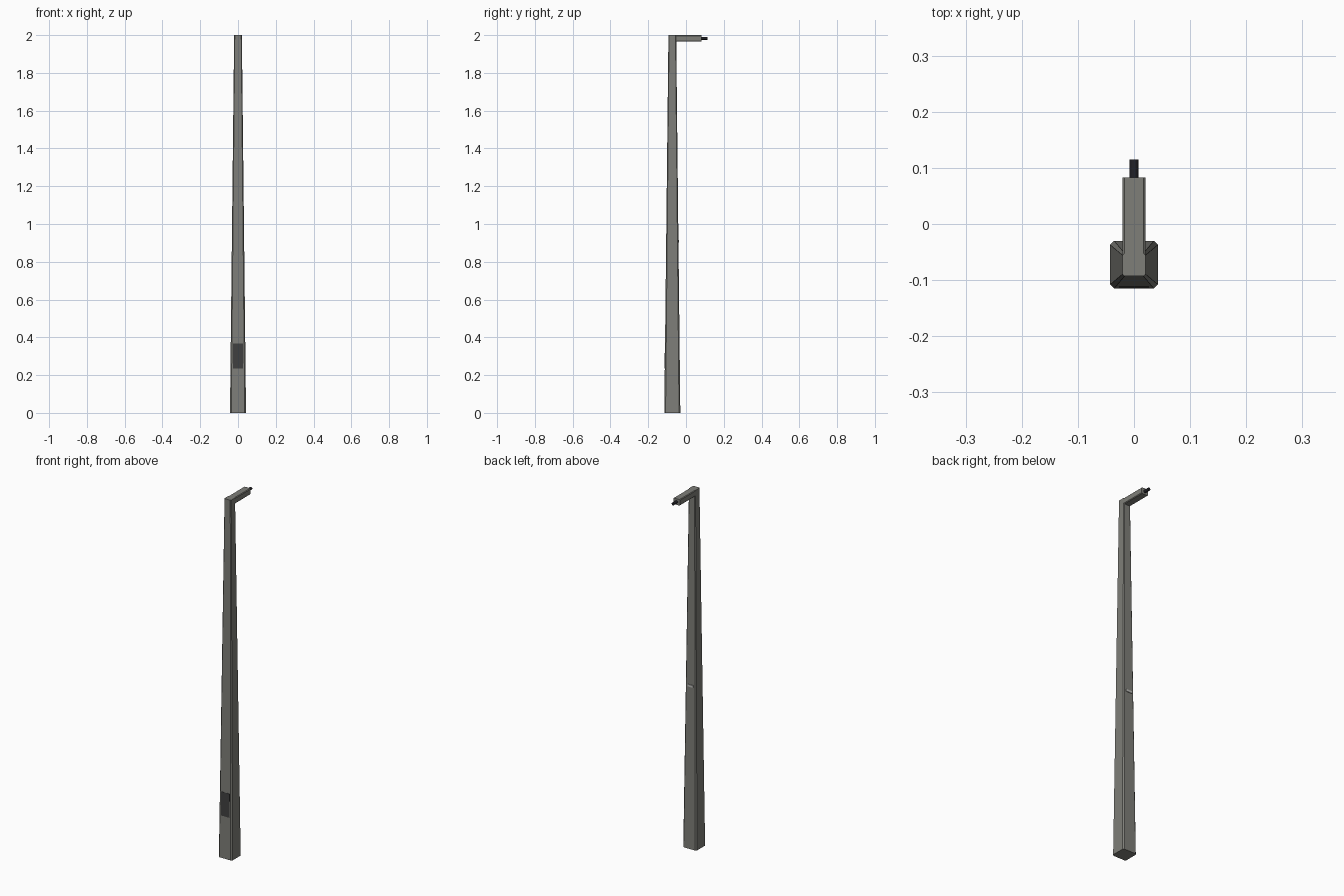
import bpy, bmesh, math
from mathutils import Vector

if "Cube" in bpy.data.objects:
    bpy.data.objects.remove(bpy.data.objects["Cube"])

CY = -0.0725            # post centre line in y
BASE, TOP = 0.0425, 0.0205  # half widths of the tapered post


def material(name, colour):
    m = bpy.data.materials.new(name)
    m.diffuse_color = (*colour, 1)
    m.use_nodes = True
    m.node_tree.nodes["Principled BSDF"].inputs["Base Color"].default_value = m.diffuse_color
    return m


grey = material("painted_steel", (0.21, 0.21, 0.19))
dark = material("dark_plastic", (0.05, 0.05, 0.05))
black = material("black_plastic", (0.015, 0.015, 0.02))
light = material("bare_metal", (0.5, 0.5, 0.48))


def octagon(hx, hy, c):
    """Rectangle with its four corners cut by c."""
    return [(hx, -hy + c), (hx, hy - c), (hx - c, hy), (-hx + c, hy),
            (-hx, hy - c), (-hx, -hy + c), (-hx + c, -hy), (hx - c, -hy)]


def loft(name, rings, mat):
    """Skin a list of equally sized point rings and cap both ends."""
    bm = bmesh.new()
    loops = [[bm.verts.new(p) for p in ring] for ring in rings]
    n = len(loops[0])
    for a, b in zip(loops, loops[1:]):
        for i in range(n):
            j = (i + 1) % n
            bm.faces.new((a[i], a[j], b[j], b[i]))
    bm.faces.new(loops[0])
    bm.faces.new(loops[-1])
    bmesh.ops.recalc_face_normals(bm, faces=bm.faces)
    me = bpy.data.meshes.new(name)
    bm.to_mesh(me)
    bm.free()
    me.materials.append(mat)
    ob = bpy.data.objects.new(name, me)
    bpy.context.collection.objects.link(ob)
    return ob


def half(z):
    return BASE + (TOP - BASE) * z / 2


def plate(name, side, hw, z0, z1, proud, mat):
    """Thin plate lying on the sloping front (-1) or back (+1) face."""
    rings = []
    for z in (z0, z1):
        face = CY + side * half(z)
        rings.append([(x, face + side * d, z) for x, d in
                      ((-hw, -0.003), (hw, -0.003), (hw, proud), (-hw, proud))])
    return loft(name, rings, mat)


# tapered post with chamfered corners
loft("post", [[(x, CY + y, z) for x, y in octagon(half(z), half(z), c)]
              for z, c in ((0, 0.007), (2, 0.0035))], grey)

# horizontal arm at the top
loft("arm", [[(x, y, 1.983 + z) for x, z in octagon(TOP, 0.017, 0.0035)]
             for y in (CY + TOP - 0.002, 0.083)], grey)

# round nozzle at the arm tip
nozzle = loft("nozzle", [[(0.008 * math.cos(t), y, 1.983 + 0.008 * math.sin(t))
                          for t in (math.tau * i / 16 for i in range(16))]
                         for y in (0.08, 0.115)], black)

# access door on the front, small metal catch on the back
plate("access_door", -1, 0.027, 0.235, 0.368, 0.001, dark)
plate("back_catch", 1, 0.017, 0.902, 0.914, 0.004, light)

# smooth the round nozzle only
bpy.ops.object.select_all(action='DESELECT')
nozzle.select_set(True)
bpy.context.view_layer.objects.active = nozzle
bpy.ops.object.shade_smooth_by_angle()
